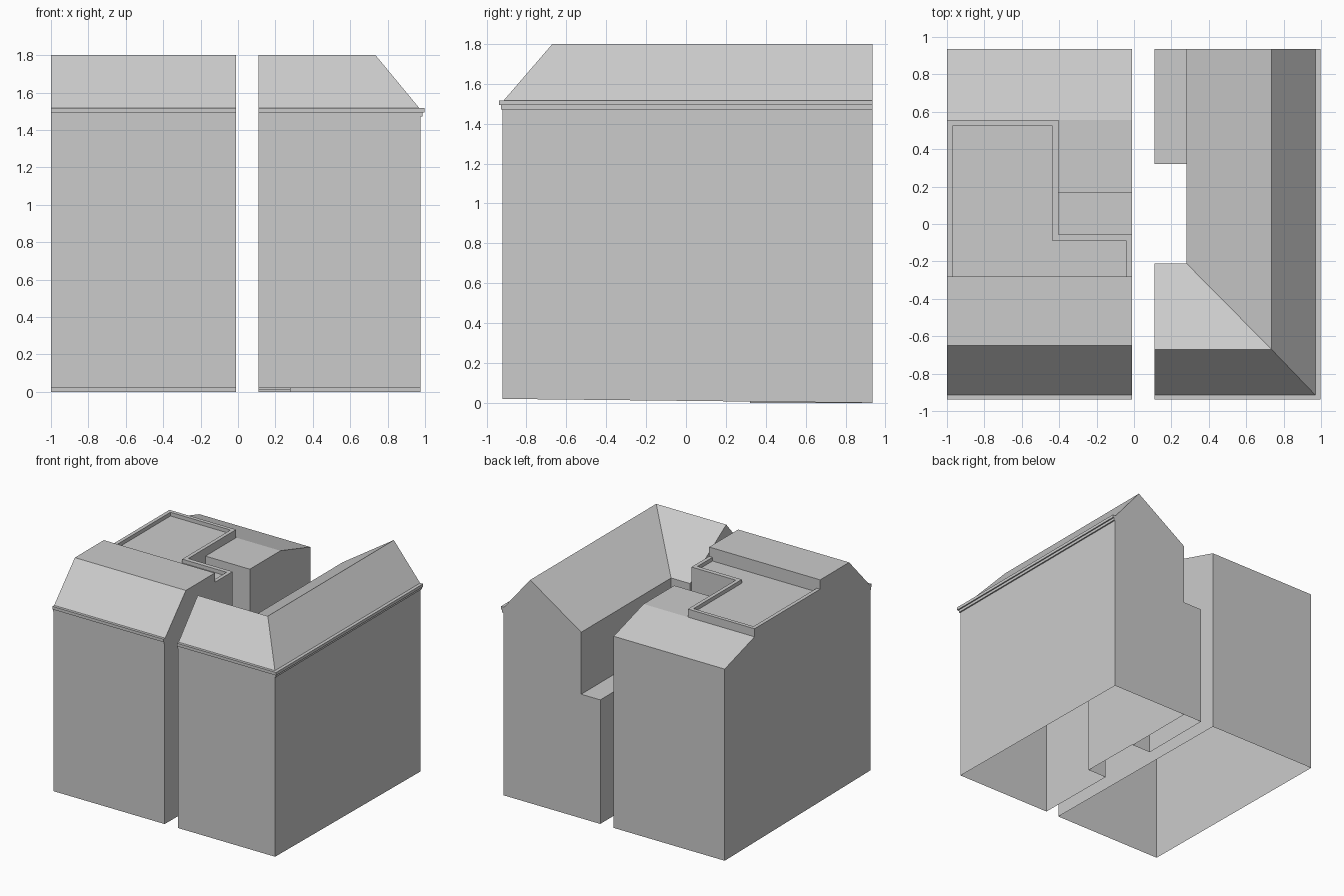
import bpy, bmesh

if "Cube" in bpy.data.objects:
    bpy.data.objects.remove(bpy.data.objects["Cube"])


def mesh(name, verts, faces):
    me = bpy.data.meshes.new(name)
    bm = bmesh.new()
    vs = [bm.verts.new(v) for v in verts]
    for f in faces:
        bm.faces.new([vs[i] for i in f])
    bmesh.ops.recalc_face_normals(bm, faces=bm.faces)
    bm.to_mesh(me)
    bm.free()
    ob = bpy.data.objects.new(name, me)
    bpy.context.collection.objects.link(ob)
    return ob


def prism(name, low, high):
    n = len(low)
    sides = [(i, (i + 1) % n, (i + 1) % n + n, i + n) for i in range(n)]
    return mesh(name, low + high, sides + [tuple(range(n)), tuple(range(n, 2 * n))])


def slab(name, plan, z0, z1):
    return prism(name, [(x, y, z0) for x, y in plan], [(x, y, z1) for x, y in plan])


def box(name, x0, x1, y0, y1, z0, z1):
    return slab(name, [(x0, y0), (x1, y0), (x1, y1), (x0, y1)], z0, z1)


def open_bottom(ob):
    bm = bmesh.new()
    bm.from_mesh(ob.data)
    bm.normal_update()
    low = [f for f in bm.faces if f.normal.z < -0.9 and f.calc_center_median().z < 0.05]
    bmesh.ops.delete(bm, geom=low, context='FACES')
    bm.to_mesh(ob.data)
    bm.free()


FRONT, BACK = -0.92, 0.935
EAVE, RIDGE = 1.51, 1.8

# Left building: side profile extruded across its width
profile = [(FRONT, 0.02), (FRONT, EAVE), (-0.65, RIDGE), (-0.28, RIDGE), (-0.28, 1.725),
           (0.555, 1.725), (0.555, 1.66), (BACK, 1.545), (BACK, 0)]
left = prism("left_building", [(-1, y, z) for y, z in profile],
             [(-0.01, y, z) for y, z in profile])

# Recesses: rear flat roof, light well, L-shaped terrace behind its parapet
cuts = [(-0.405, 0.1, -0.055, 0.557, 1.66, 2), (-0.405, 0.1, -0.055, 0.165, 1.0, 2.1),
        (-0.97, -0.435, -0.281, 0.525, 1.695, 2), (-0.5, -0.04, -0.281, -0.09, 1.695, 2.1)]
bpy.context.view_layer.objects.active = left
for c in cuts:
    cutter = box("cutter", *c)
    cutter.hide_render = True
    mod = left.modifiers.new("cut", 'BOOLEAN')
    mod.operation, mod.solver, mod.object = 'DIFFERENCE', 'EXACT', cutter
    bpy.ops.object.modifier_apply(modifier=mod.name)
    bpy.data.objects.remove(cutter)
open_bottom(left)

# Right building: L-shaped walls, hip at the outer corner and valley at the inner one
XL, XI, XR, XT, YI, YT = 0.11, 0.28, 0.975, 0.735, -0.21, -0.67
plan = [(XL, FRONT), (XR, FRONT), (XR, BACK), (XI, BACK), (XI, YI), (XL, YI)]
base = [(x, y, 0.02 * (BACK - y) / (BACK - FRONT)) for x, y in plan]
eaves = [(x, y, EAVE if i < 3 else 1.5) for i, (x, y) in enumerate(plan)]
ridge = [(XL, YT, RIDGE), (XT, YT, RIDGE), (XT, BACK, RIDGE)]
walls = [(i, (i + 1) % 6, (i + 1) % 6 + 6, i + 6) for i in (0, 1, 3, 4)]
gables = [(2, 3, 9, 14, 8), (5, 0, 6, 12, 11)]
roof = [(6, 7, 13, 12), (7, 8, 14, 13), (9, 10, 13, 14), (10, 11, 12, 13)]
mesh("right_building", base + eaves + ridge, walls + gables + roof)

# Low rear annex of the right building
open_bottom(box("rear_annex", XL, XI, 0.32, BACK, 0, 1.0))

# Two-tier cornices
for tier, out, z0, z1 in (("lower", 0.007, 1.472, 1.493), ("upper", 0.017, 1.493, 1.517)):
    y = FRONT - out
    box("left_cornice_" + tier, -1, -0.01, y, FRONT + 0.005, z0, z1)
    x = XR + out + 0.004
    slab("right_cornice_" + tier,
         [(XL, y), (x, y), (x, BACK), (XR - 0.005, BACK),
          (XR - 0.005, FRONT + 0.005), (XL, FRONT + 0.005)], z0, z1)
